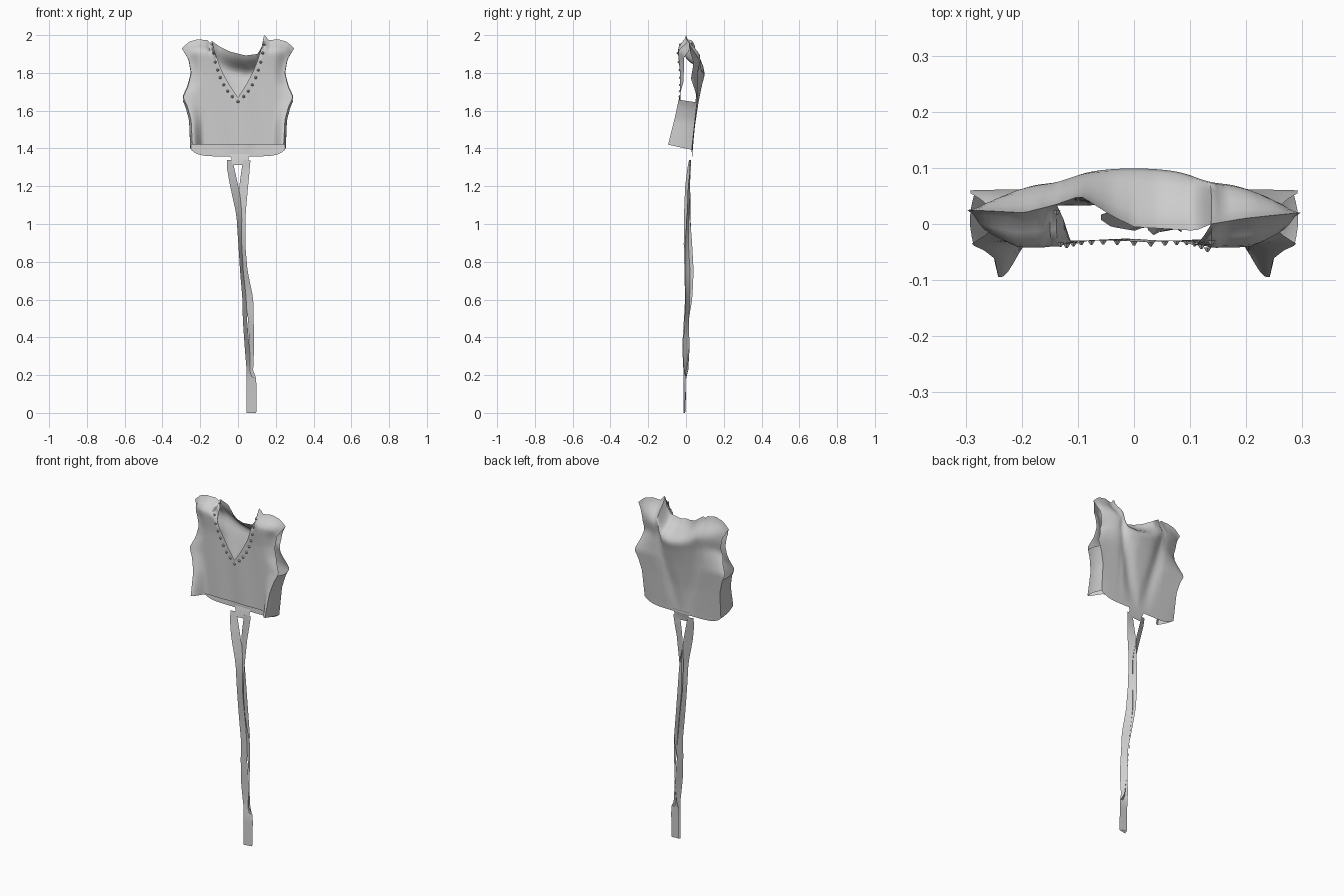
import bpy, bmesh, math
from mathutils import Vector

if "Cube" in bpy.data.objects:
    bpy.data.objects.remove(bpy.data.objects["Cube"])


def material(name, c):
    m = bpy.data.materials.new(name)
    m.diffuse_color = (c, c, c, 1)
    m.use_nodes = True
    m.node_tree.nodes["Principled BSDF"].inputs["Base Color"].default_value = m.diffuse_color
    return m


CLOTH = material("grey cloth", 0.62)
METAL = material("stud grey", 0.6)


def interp(table, t):
    """Piecewise linear lookup in [(t, value), ...]."""
    if t <= table[0][0]:
        return table[0][1]
    for (a, p), (b, q) in zip(table, table[1:]):
        if t <= b:
            return p + (q - p) * (t - a) / (b - a)
    return table[-1][1]


def soft(table, t, r):
    """Lookup averaged over +-r, which rounds the corners."""
    return sum(interp(table, t + r * k / 3) for k in range(-3, 4)) / 7


def smooth(t):
    t = max(0.0, min(1.0, t))
    return t * t * (3 - 2 * t)


def mix(a, b, t):
    return a + (b - a) * t


def finish(bm, name, mat, angle=40):
    bmesh.ops.remove_doubles(bm, verts=bm.verts, dist=0.0005)
    bmesh.ops.recalc_face_normals(bm, faces=bm.faces)
    me = bpy.data.meshes.new(name)
    bm.to_mesh(me)
    bm.free()
    me.materials.append(mat)
    ob = bpy.data.objects.new(name, me)
    bpy.context.collection.objects.link(ob)
    bpy.ops.object.select_all(action='DESELECT')
    ob.select_set(True)
    bpy.context.view_layer.objects.active = ob
    bpy.ops.object.shade_smooth_by_angle(angle=math.radians(angle))
    return ob


def grid(bm, rows):
    vs = [[bm.verts.new(p) for p in r] for r in rows]
    for a, b in zip(vs, vs[1:]):
        for i in range(len(a) - 1):
            bm.faces.new((a[i], a[i + 1], b[i + 1], b[i]))


# Garment outline: half width by height, shoulder line, neck lines
WIDTH = [(1.36, .247), (1.55, .254), (1.62, .272), (1.67, .296), (1.73, .268),
         (1.8, .25), (1.87, .262), (1.93, .297), (2, .29)]
SHOULDER = [(.5, 1.985), (.56, 1.972), (.75, 1.978), (.9, 1.965), (1, 1.93)]
V_NECK = [(0, 1.67), (.167, 1.74), (.3, 1.805), (.375, 1.855), (.458, 1.93), (.5, 1.985)]
BACK_NECK = [(-.5, 1.968), (-.33, 1.935), (-.15, 1.912), (.15, 1.892), (.375, 1.9),
             (.45, 1.93), (.5, 2.0)]
TOP_Y = [(-1, .025), (-.7, .02), (-.5, .035), (-.35, .05), (-.15, .015), (0, -.005),
         (.4, -.012), (.5, .0), (.7, .01), (1, .02)]


def top_z(s, back):
    a = abs(s)
    if a < .499:
        return interp(BACK_NECK, s) if back else interp(V_NECK, a) - (.02 * a if s < 0 else -.01 * a)
    z = interp(SHOULDER, a)
    if a < .55:
        z += .015 if s > 0 else -.017
    return z


def across(s, z):
    return .27 * s + (interp(WIDTH, z) - .27) * s ** 3


def front_point(s, v):
    a = abs(s)
    z = mix(1.42, top_z(s, False), v)
    yc = soft([(1.42, -.028), (1.68, -.03), (1.8, -.031), (1.92, -.043), (2, -.03)], z, .02)
    ye = interp([(1.42, -.095), (1.55, -.062), (1.68, -.034), (1.75, -.014), (1.85, -.01), (1.92, -.018)], z)
    y = mix(yc, ye, smooth((a - .72) / .26))
    y += .002 * math.sin(10 * s + 6 * z) * (1 - a)
    y = mix(y, interp(TOP_Y, s), smooth((v - .88) / .12) * smooth((a - .4) / .1))
    return Vector((across(s, z) * mix(.97, 1, v), y, z))


def back_point(s, v):
    a = abs(s)
    z = mix(1.358 + .035 * a ** 6, top_z(s, True), v)
    yc = soft([(0, .033), (.3, .048), (.55, .068), (.72, .087), (.84, .106), (.92, .085), (1, .05)], v, .05)
    ye = interp([(0, .03), (.5, .06), (.6, .045), (.7, .026), (.9, .045), (1, .03)], v)
    y = mix(yc, ye, s * s)
    # diagonal drape folds running from the shoulders to the hem centre
    y -= .013 * math.exp(-((a - .1 - .5 * v) / .14) ** 2) * math.sin(math.pi * v)
    y = mix(y, interp(TOP_Y, s), smooth((v - .8) / .22) if v < 1 else 1)
    return Vector((across(s, z), y, z))


# Vest: front panel, back panel and side panels below the armholes
COLS, ROWS, ARM = 48, 30, 14
columns = [2 * i / COLS - 1 for i in range(COLS + 1)]
levels = [j / ROWS for j in range(ROWS + 1)]
bm = bmesh.new()
for point in (front_point, back_point):
    grid(bm, [[point(s, v) for s in columns] for v in levels])
for side in (-1, 1):
    rows = []
    for v in levels[:ARM + 1]:
        f, b = front_point(side, v), back_point(side, v)
        row = []
        for k in range(7):
            w = k / 6
            p = f.lerp(b, w)
            p.x += side * .008 * math.sin(math.pi * w)
            row.append(p)
        rows.append(row)
    grid(bm, rows)
finish(bm, "vest", CLOTH, 60)


# Ribbons: stations are (z, centre x, centre y, width, twist in degrees)
def ribbon(name, stations, steps=30):
    keys = sorted(stations)
    tabs = [[(k[0], k[c]) for k in keys] for c in range(1, 5)]
    z0, z1 = keys[0][0], keys[-1][0]
    rows = []
    for j in range(steps + 1):
        z = mix(z0, z1, j / steps)
        x, y, w, ang = [interp(t, z) for t in tabs]
        d = Vector((math.cos(math.radians(ang)), math.sin(math.radians(ang)), 0)) * w / 2
        c = Vector((x, y, z))
        rows.append([c - d, c, c + d])
    bm = bmesh.new()
    grid(bm, rows)
    finish(bm, name, CLOTH)


ribbon("hem_tab", [(1.375, .008, .035, .11, 0), (1.345, .01, .027, .09, 0), (1.312, .016, .022, .088, 5)], 4)
ribbon("left_strap", [(1.34, -.044, .022, .032, 20), (1.31, -.042, .018, .042, 25), (1.2, -.02, .008, .05, 30),
                      (1.05, .01, .005, .048, 40), (.9, .017, .01, .054, 55), (.75, .025, .016, .056, 60),
                      (.6, .04, .014, .05, 50), (.5, .036, .002, .034, 50), (.35, .048, -.002, .044, 55),
                      (.22, .06, -.002, .036, 40), (.18, .07, -.008, .05, 15), (0, .071, -.01, .052, 10)])
ribbon("right_strap", [(1.335, .046, .022, .04, 10), (1.2, .03, .016, .048, -15), (1.05, .02, .014, .044, -25),
                       (.9, .02, .012, .05, -45), (.75, .034, .014, .052, -50), (.6, .06, .01, .05, -30),
                       (.5, .068, .003, .036, -35), (.35, .073, .002, .042, -55), (.22, .066, 0, .036, -40),
                       (.18, .072, 0, .05, 0), (.005, .072, -.002, .05, -3)])

# Studs: small pointed rivets following the V neck
spots = [(0, 1.648), (.03, 1.675), (.055, 1.703), (.076, 1.737), (.094, 1.775),
         (.108, 1.815), (.12, 1.857), (.131, 1.905), (.138, 1.95)]
bm = bmesh.new()
for x, z in spots + [(-x, z) for x, z in spots[1:]]:
    s = x / .27
    v = (z - 1.42) / (top_z(s, False) - 1.42)
    y = front_point(s, min(v, 1)).y
    made = bmesh.ops.create_cone(bm, cap_ends=True, segments=6, radius1=.008, radius2=.002, depth=.008)
    for p in made["verts"]:
        p.co = Vector((x + p.co.x, y - .004 - p.co.z, z + p.co.y))
finish(bm, "neck_studs", METAL, 20)
